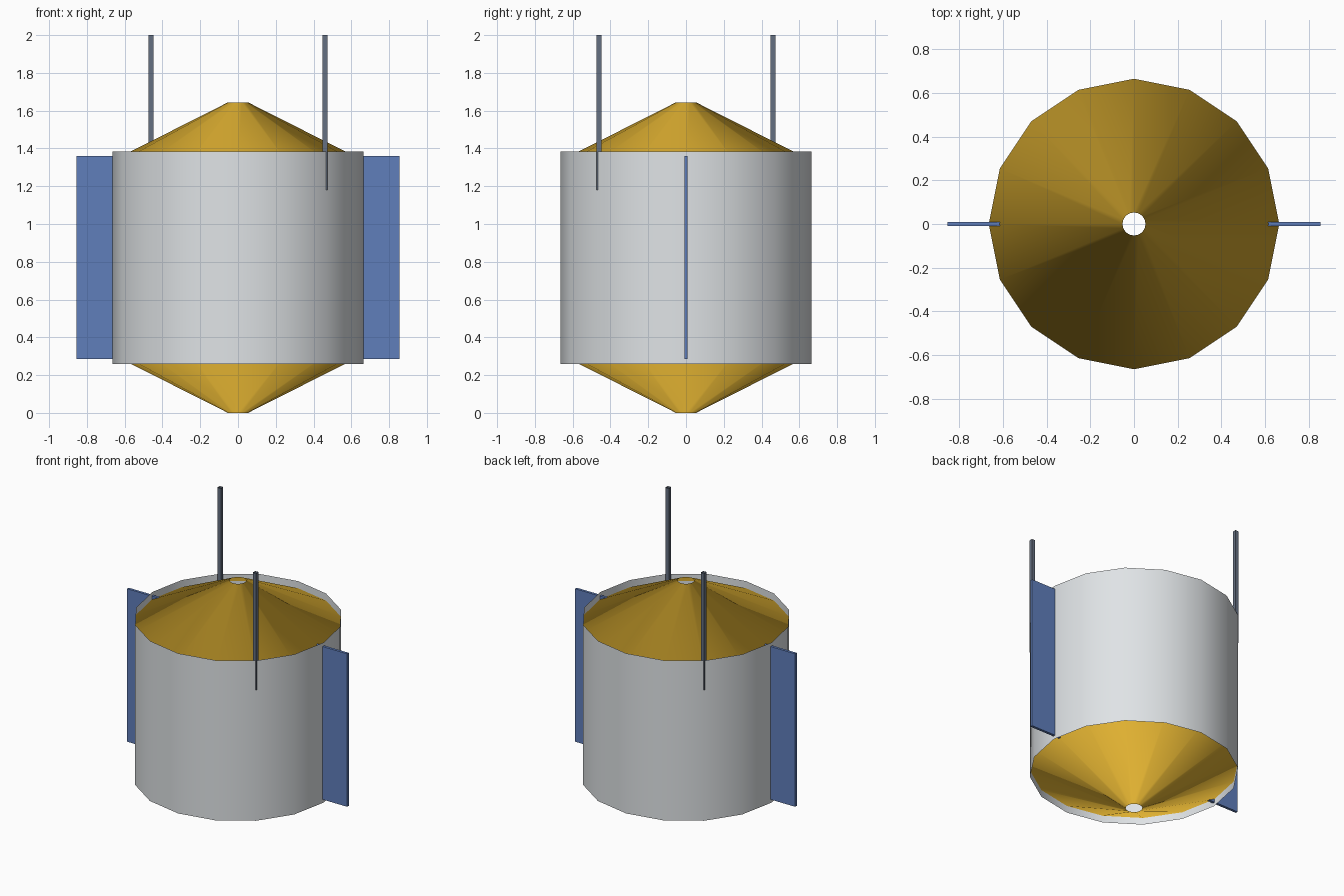
import bpy, bmesh, math

if "Cube" in bpy.data.objects:
    bpy.data.objects.remove(bpy.data.objects["Cube"])

MID_Z = 0.822   # mirror plane between the upper and lower halves
R = 0.665       # body radius
SIDES = 16


def material(name, rgb):
    m = bpy.data.materials.new(name)
    m.diffuse_color = (*rgb, 1)
    m.use_nodes = True
    m.node_tree.nodes["Principled BSDF"].inputs["Base Color"].default_value = m.diffuse_color
    return m


white = material("body_white", (0.74, 0.77, 0.79))
gold = material("gold_foil", (0.73, 0.43, 0.03))
blue = material("panel_blue", (0.115, 0.21, 0.50))
slate = material("antenna_slate", (0.13, 0.16, 0.22))


def finish(name, bm, mat):
    mesh = bpy.data.meshes.new(name)
    bm.to_mesh(mesh)
    bm.free()
    obj = bpy.data.objects.new(name, mesh)
    bpy.context.collection.objects.link(obj)
    mesh.materials.append(mat)
    return obj


def open_shell(name, r_low, z_low, r_high, z_high, mat):
    """Sixteen-sided wall between two rings, smooth with radial normals."""
    bm = bmesh.new()
    rings = []
    for r, z in ((r_low, z_low), (r_high, z_high)):
        rings.append([bm.verts.new((r * math.cos(a), r * math.sin(a), z))
                      for a in (2 * math.pi * i / SIDES for i in range(SIDES))])
    low, high = rings
    for i in range(SIDES):
        j = (i + 1) % SIDES
        bm.faces.new((low[i], low[j], high[j], high[i])).smooth = True
    obj = finish(name, bm, mat)
    # Shade cones and drum alike, with normals pointing straight out
    mesh = obj.data
    radial = [(v.co.x, v.co.y, 0) for v in mesh.vertices]
    mesh.normals_split_custom_set_from_vertices(
        [(x / math.hypot(x, y), y / math.hypot(x, y), 0) for x, y, _ in radial])
    return obj


def box(name, lo, hi, mat, open_ends=False):
    bm = bmesh.new()
    bmesh.ops.create_cube(bm, size=1)
    for v in bm.verts:
        v.co = [l + (c + 0.5) * (h - l) for c, l, h in zip(v.co, lo, hi)]
    if open_ends:
        bm.normal_update()
        ends = [f for f in bm.faces if abs(f.normal.z) > 0.9]
        bmesh.ops.delete(bm, geom=ends, context='FACES')
    return finish(name, bm, mat)


# Open drum body
open_shell("body_drum", R, 0.26, R, 1.385, white)

# Cones set slightly inside each rim, with a hole at the tip
open_shell("upper_cone", R, 1.335, 0.053, 2 * MID_Z, gold)
open_shell("lower_cone", 0.053, 0.0, R, 2 * MID_Z - 1.335, gold)

# Side panels
for side, label in ((-1, "left"), (1, "right")):
    xs = sorted((side * 0.61, side * 0.855))
    box(label + "_panel", (xs[0], -0.009, 0.285), (xs[1], 0.009, 1.36), blue)

# Square hollow antennas on opposite corners
for side, label in ((1, "front"), (-1, "back")):
    x, y, h = 0.46 * side, -0.46 * side, 0.0133
    box(label + "_antenna", (x - h, y - h, 1.18), (x + h, y + h, 2.0), slate, open_ends=True)
